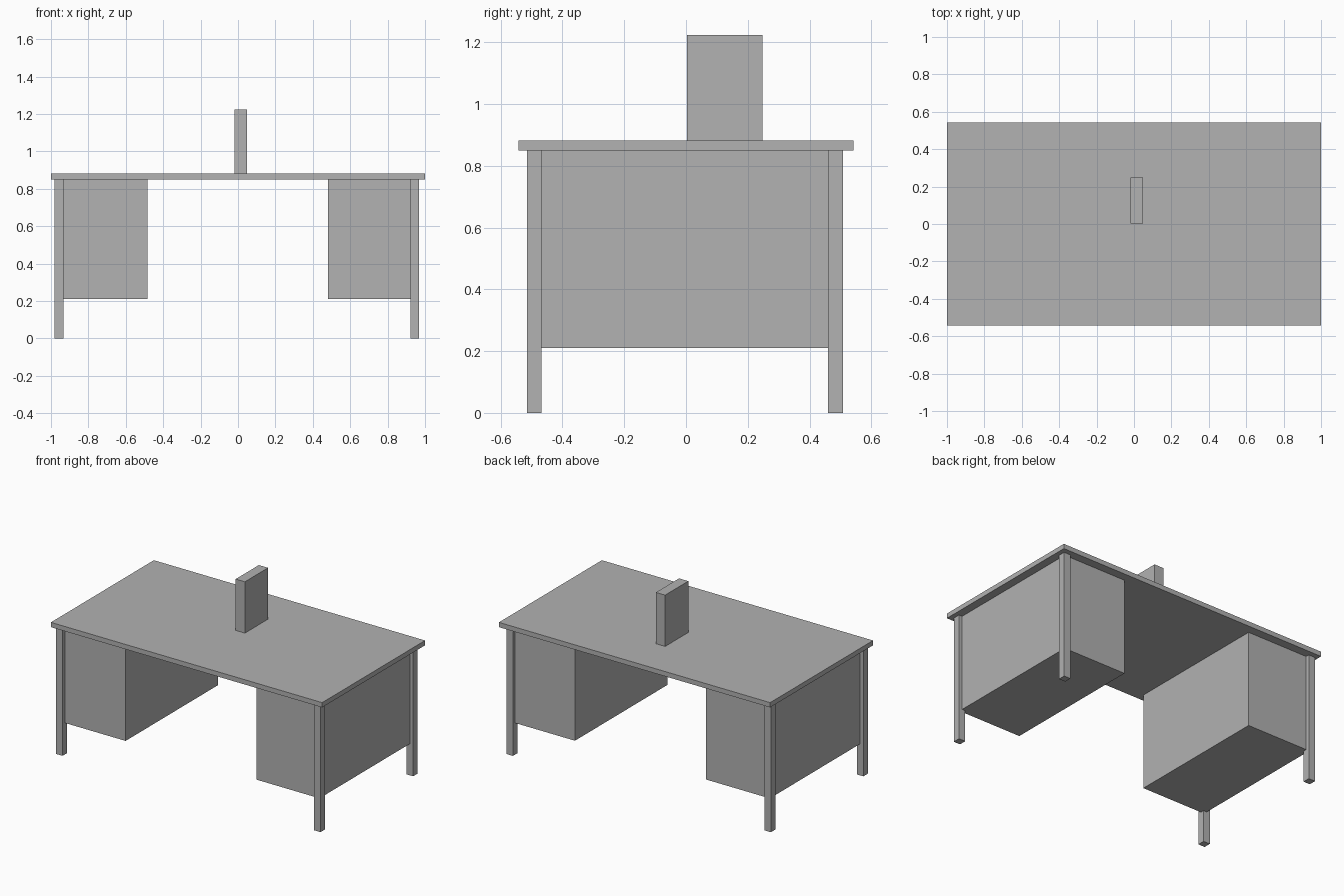
import bpy

# Remove the default cube
default = bpy.data.objects.get("Cube")
if default:
    bpy.data.objects.remove(default, do_unlink=True)

# One plain grey for everything
GREY = (0.445, 0.445, 0.445, 1.0)
grey = bpy.data.materials.new("plain_grey")
grey.use_nodes = True
grey.diffuse_color = GREY
grey.node_tree.nodes["Principled BSDF"].inputs["Base Color"].default_value = GREY


def box(name, low, high):
    """Axis-aligned box between two corners."""
    centre = [(a + b) / 2 for a, b in zip(low, high)]
    bpy.ops.mesh.primitive_cube_add(size=1, location=centre)
    obj = bpy.context.object
    obj.name = name
    obj.scale = [b - a for a, b in zip(low, high)]
    bpy.ops.object.transform_apply(location=False, rotation=False, scale=True)
    obj.data.materials.append(grey)
    return obj


UNDERSIDE, TOP = 0.85, 0.882
LEG = 0.024                                   # half the leg thickness
LEG_X = {"right": -0.957, "left": 0.945}      # leg centre lines
LEG_Y = {"front": -0.491, "back": 0.484}

# Desk top
box("desk_top", (-1, -0.542, UNDERSIDE), (1, 0.542, TOP))

# Four square legs
for side, x in LEG_X.items():
    for end, y in LEG_Y.items():
        box(f"{end}_{side}_leg", (x - LEG, y - LEG, 0), (x + LEG, y + LEG, UNDERSIDE))

# Drawer pedestals, their outer corners set into the legs
INNER_X = {"right": -0.485, "left": 0.48}
for side, x in LEG_X.items():
    x0, x1 = sorted((x, INNER_X[side]))
    box(f"{side}_pedestal", (x0, LEG_Y["front"], 0.21), (x1, LEG_Y["back"], UNDERSIDE))

# Upright block standing on the desk
box("upright_block", (-0.02, 0.004, TOP), (0.048, 0.248, 1.224))
